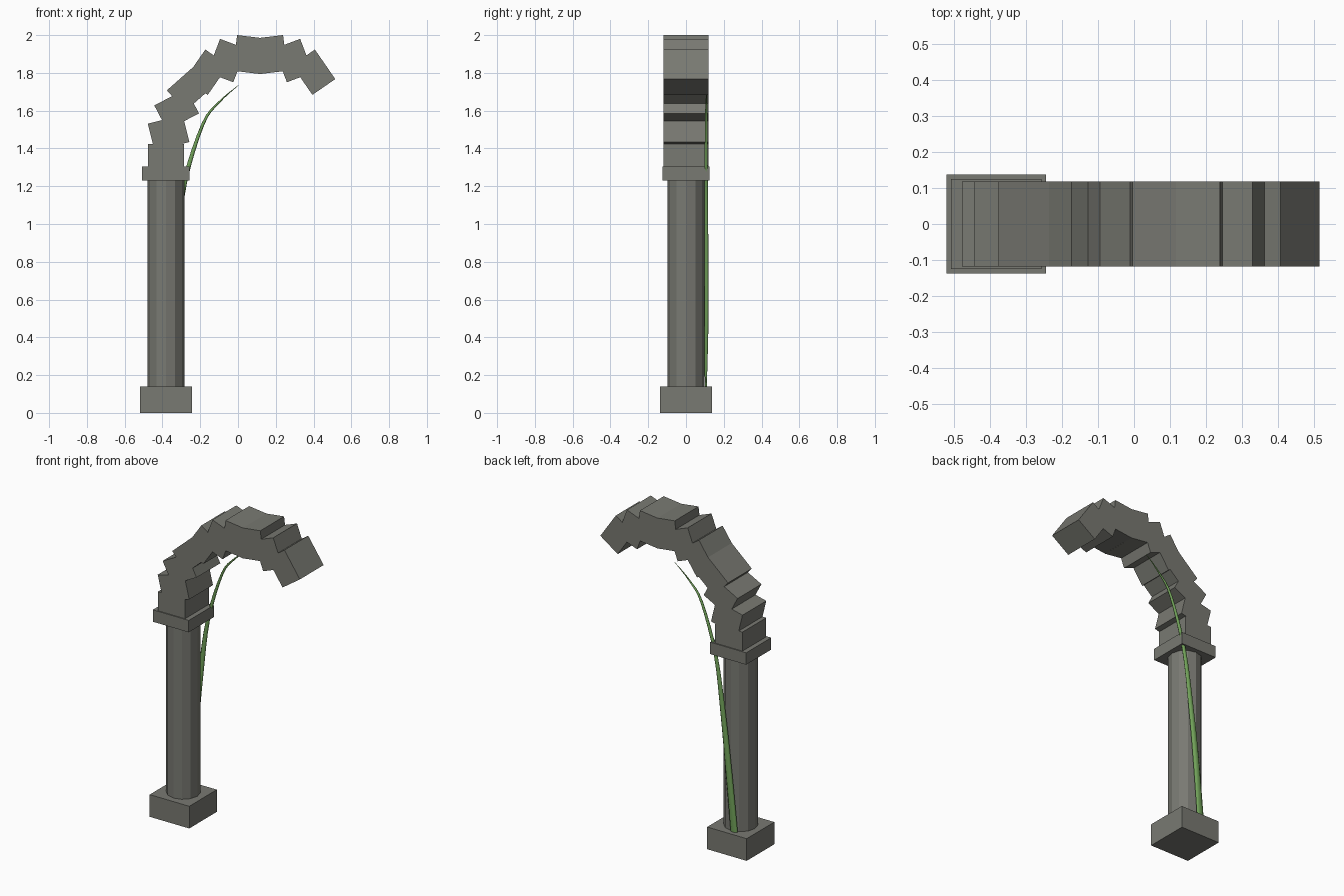
import bpy, bmesh, math
from mathutils import Vector, Matrix

if "Cube" in bpy.data.objects:
    bpy.data.objects.remove(bpy.data.objects["Cube"])

def material(name, rgb):
    m = bpy.data.materials.new(name)
    m.diffuse_color = (*rgb, 1)
    m.use_nodes = True
    m.node_tree.nodes["Principled BSDF"].inputs["Base Color"].default_value = m.diffuse_color
    return m

STONE = material("grey_stone", (0.19, 0.192, 0.168))
GREEN = material("leaf_green", (0.165, 0.36, 0.10))

def add_object(name, bm, mat):
    bmesh.ops.recalc_face_normals(bm, faces=bm.faces)
    mesh = bpy.data.meshes.new(name)
    bm.to_mesh(mesh)
    bm.free()
    mesh.materials.append(mat)
    ob = bpy.data.objects.new(name, mesh)
    bpy.context.collection.objects.link(ob)
    return ob

def box(name, centre, size, tilt=0.0):
    bm = bmesh.new()
    bmesh.ops.create_cube(bm, size=1, matrix=Matrix.Translation(centre)
                          @ Matrix.Rotation(-tilt, 4, 'Y') @ Matrix.Diagonal((*size, 1)))
    return add_object(name, bm, STONE)

CX = -0.382  # pillar axis

# Pillar: plinth, twelve-sided shaft, capital
box("plinth", (CX, 0, 0.07), (0.276, 0.275, 0.14))
bm = bmesh.new()
bmesh.ops.create_cone(bm, cap_ends=True, segments=12, radius1=0.098, radius2=0.098,
                      depth=1.09, matrix=Matrix.Translation((CX, 0, 0.685)))
add_object("shaft", bm, STONE)
box("capital", (CX, 0, 1.267), (0.251, 0.25, 0.075))

# Broken arch: tilted blocks along an elliptical arc
for i in range(10):
    a = math.pi * i / 13
    centre = (0.117 - 0.499 * math.cos(a), 0, 1.351 + 0.550 * math.sin(a))
    box(f"arch_block_{i + 1}", centre, (0.19, 0.237, 0.147), a)

# Vine: tapering flattened stem behind the shaft; x, y, z, half width, half thickness
path = [(-0.410, 0.105, 0.14, 0.025, 0.006), (-0.376, 0.108, 0.50, 0.023, 0.013),
        (-0.337, 0.108, 0.85, 0.019, 0.012), (-0.283, 0.107, 1.22, 0.013, 0.010),
        (-0.185, 0.107, 1.53, 0.008, 0.008), (-0.100, 0.108, 1.645, 0.005, 0.005),
        (0.003, 0.110, 1.735, 0.001, 0.001)]

def spline(t):
    # Catmull-Rom point on the path, with its width and thickness
    k = min(int(t), len(path) - 2)
    f = t - k
    p = [path[min(max(k + j, 0), len(path) - 1)] for j in (-1, 0, 1, 2)]
    return [0.5 * (2 * b + (c - a) * f + (2 * a - 5 * b + 4 * c - d) * f * f
                   + (3 * b - a - 3 * c + d) * f ** 3) for a, b, c, d in zip(*p)]

bm = bmesh.new()
rings, steps, sides = [], 24, 6
for s in range(steps + 1):
    t = s / steps * (len(path) - 1)
    x, y, z, w, h = spline(t)
    lo, hi = spline(max(t - 0.05, 0)), spline(min(t + 0.05, len(path) - 1))
    d = (Vector(hi[:3]) - Vector(lo[:3])).normalized()
    side = Vector((d.z, 0, -d.x)).normalized()
    ring = []
    for j in range(sides):
        a = 2 * math.pi * j / sides
        ring.append(bm.verts.new(Vector((x, y, z)) + side * w * math.cos(a)
                                 + Vector((0, h * math.sin(a), 0))))
    rings.append(ring)
for r0, r1 in zip(rings, rings[1:]):
    for j in range(sides):
        k = (j + 1) % sides
        bm.faces.new((r0[j], r0[k], r1[k], r1[j]))
bm.faces.new(rings[0])
bm.faces.new(rings[-1])
for f in bm.faces:
    f.smooth = len(f.verts) == 4
add_object("vine", bm, GREEN)
